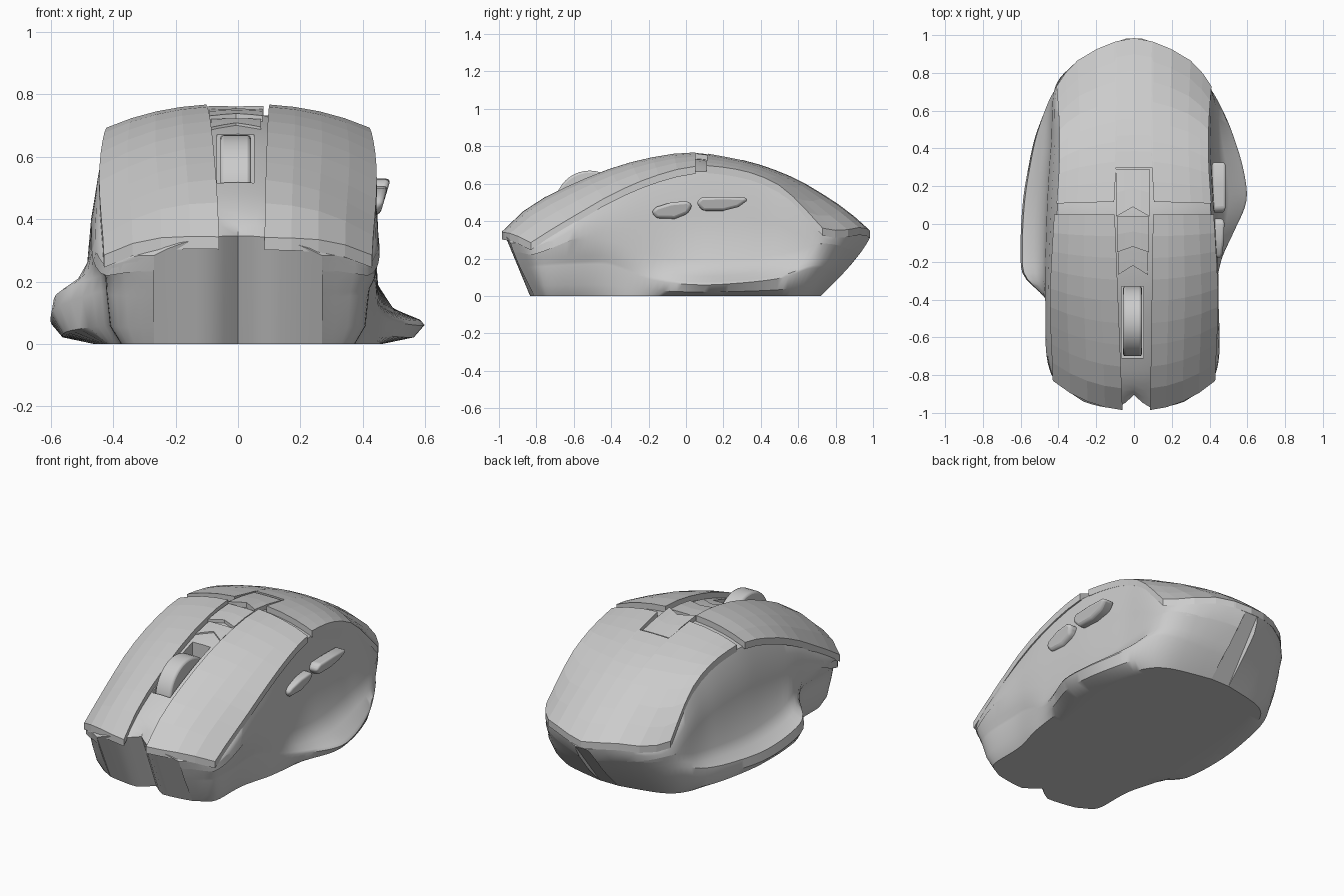
import bpy, bmesh, math
from mathutils import Vector

if "Cube" in bpy.data.objects:
    bpy.data.objects.remove(bpy.data.objects["Cube"])


def curve(*pts):
    """Smooth interpolation through (position, value) points."""
    def f(t):
        t = min(max(t, pts[0][0]), pts[-1][0])
        i = 0
        while i < len(pts) - 2 and t > pts[i + 1][0]:
            i += 1

        def slope(k):
            a, b = pts[max(k - 1, 0)], pts[min(k + 1, len(pts) - 1)]
            return (b[1] - a[1]) / (b[0] - a[0])
        h = pts[i + 1][0] - pts[i][0]
        u = (t - pts[i][0]) / h
        return ((2*u**3 - 3*u*u + 1) * pts[i][1] + (u**3 - 2*u*u + u) * h * slope(i)
                + (3*u*u - 2*u**3) * pts[i + 1][1] + (u**3 - u*u) * h * slope(i + 1))
    return f


# Shared surface of the top of the mouse
crown = curve((-1, .33), (-.9, .43), (-.8, .505), (-.6, .605), (-.4, .685), (-.2, .74), (.03, .77),
              (.2, .748), (.4, .70), (.6, .62), (.8, .5), (.9, .425), (1, .335))
drop = curve((-1, .18), (-.83, .19), (-.6, .16), (-.4, .125), (0, .08), (.3, .065), (.5, .085),
             (.6, .13), (.72, .19), (.85, .22), (1, .22))


def top_z(x, y):
    return crown(y) - drop(y) * (abs(x) / .42) ** 2.4


def make(name, verts, faces, smooth=None):
    me = bpy.data.meshes.new(name)
    me.from_pydata(verts, [], faces)
    bm = bmesh.new()
    bm.from_mesh(me)
    bmesh.ops.recalc_face_normals(bm, faces=bm.faces)
    bm.to_mesh(me)
    bm.free()
    ob = bpy.data.objects.new(name, me)
    bpy.context.collection.objects.link(ob)
    if smooth:
        shade(ob, smooth)
    return ob


def select(ob):
    bpy.ops.object.select_all(action='DESELECT')
    ob.select_set(True)
    bpy.context.view_layer.objects.active = ob


def shade(ob, deg):
    select(ob)
    bpy.ops.object.shade_smooth_by_angle(angle=math.radians(deg))


def sheet(name, us, vs, xy, dz=0, thick=.04):
    """Grid on the top surface, closed downward to a solid panel."""
    verts = []
    for lower in (0, thick):
        for v in vs:
            for u in us:
                x, y = xy(u, v)
                verts.append((x, y, top_z(x, y) + dz - lower))
    n, m = len(us), len(vs)
    k = n * m
    faces = []
    for j in range(m - 1):
        for i in range(n - 1):
            a = j * n + i
            q = (a, a + 1, a + n + 1, a + n)
            faces += [q, tuple(k + p for p in reversed(q))]
    rim = (list(range(n)) + [j * n + n - 1 for j in range(1, m)]
           + [(m - 1) * n + i for i in range(n - 2, -1, -1)] + [j * n for j in range(m - 2, 0, -1)])
    for a, b in zip(rim, rim[1:] + rim[:1]):
        faces.append((a, b, b + k, a + k))
    return make(name, verts, faces)


# Body: cross-sections lofted from front to back
edge_x = curve((-.95, .27), (-.83, .42), (-.4, .43), (0, .41), (.4, .39), (.72, .395),
               (.84, .325), (.92, .2), (.99, .04))
base_x = curve((-.95, .27), (-.83, .36), (-.5, .38), (-.3, .43), (0, .46), (.4, .45), (.7, .39),
               (.84, .31), (.92, .2), (.99, .06))
base_y = curve((-.95, -.81), (-.7, -.68), (-.5, -.5), (0, 0), (.5, .48), (.75, .62), (.99, .72))
ridge_z = curve((-.95, .15), (-.45, .17), (-.36, .15), (-.2, .09), (.05, .06), (.3, .07),
                (.55, .10), (.75, .15), (.99, .1))
ridge_x = {
    1: curve((-.95, .27), (-.83, .4), (-.45, .42), (-.2, .46), (-.05, .525), (.1, .59), (.2, .595),
             (.4, .55), (.73, .43), (.85, .33), (.92, .21), (.99, .06)),
    -1: curve((-.95, .27), (-.83, .4), (-.45, .43), (-.38, .48), (-.28, .58), (-.2, .6), (.1, .59),
              (.35, .55), (.5, .515), (.73, .43), (.85, .33), (.92, .21), (.99, .06))}
bulge = curve((-.95, 0), (-.7, .01), (-.3, .02), (.3, .025), (.7, .012), (.99, .01))
COLS = [i / 6 for i in range(-6, 7)]


def section(s):
    ex, bx, rz = edge_x(s), base_x(s), ridge_z(s)

    def side(sg):
        ez = top_z(ex, s) - .035
        rx = ridge_x[sg](s)
        wall = ex + bulge(s) * (1 if sg > 0 else 2.2)
        lip = .05 if sg < 0 else .015
        lv = [(bx + (rx - bx) * .75, rz * .35), (rx, rz), (rx * .93 + wall * .07, rz + lip),
              (wall + (rx - wall) * .45, rz + lip + .03), (wall + (rx - wall) * .12, rz + .13),
              (wall, rz + (ez - rz) * .62), (wall * .6 + ex * .4, rz + (ez - rz) * .85)]
        return [(sg * x, min(z, ez - .008)) for x, z in lv]
    ring = [(c * bx, 0) for c in COLS] + side(1)
    ring += [(c * ex, top_z(c * ex, s) - .035) for c in reversed(COLS)] + side(-1)[::-1]
    out = []
    for x, z in ring:
        y = s + (base_y(s) - s) * max(0, 1 - z / .33) ** 1.3
        w = max(0, 1 - (s + .95) / .08)      # rounded nose with centre notch
        y += w * (.075 * math.exp(-(x / .05) ** 2) - .03 * (1 - min(1, (x / .27) ** 2)))
        out.append((x, y, z))
    return out


N = 56
verts, faces = [], []
for i in range(N + 1):
    verts += section(-.95 + 1.94 * i / N)
n = len(verts) // (N + 1)
for i in range(N):
    for j in range(n):
        a, b = i * n + j, i * n + (j + 1) % n
        faces.append((a, b, b + n, a + n))
C = len(COLS)
top0 = C + 7
for o in (0, N * n):
    for c in range(C - 1):
        t = top0 + C - 1 - c
        faces.append((o + c, o + c + 1, o + t - 1, o + t))
    faces.append([o + k for k in range(C - 1, top0 + 1)])
    faces.append([o + k for k in range(top0 + C - 1, n)] + [o])
body = make("body", verts, faces)

# Slot for the scroll wheel
bpy.ops.mesh.primitive_cube_add(size=1, location=(-.008, -.52, .6))
slot = bpy.context.object
slot.name = "wheel_slot_cutter"
slot.scale = (.118, .38, .4)
slot.hide_render = True
select(body)
mod = body.modifiers.new("slot", 'BOOLEAN')
mod.operation = 'DIFFERENCE'
mod.object = slot
bpy.ops.object.modifier_apply(modifier=mod.name)
bpy.data.objects.remove(slot)
shade(body, 38)

# Main click buttons
nose = curve((0, -.985), (.25, -.97), (.5, -.94), (.75, -.895), (1, -.83))
outer = curve((-1, .43), (-.83, .43), (-.4, .445), (.1, .42))
for sg, name, front_gap in ((1, "right_button", .085), (-1, "left_button", .06)):
    def xy(u, v):
        y = nose(u) * (1 - v) + .05 * v
        inner = front_gap + (.1 - front_gap) * (y + 1)
        return sg * (inner + (outer(y) - inner) * u), y
    sheet(name, [0, .25, .5, .75, 1], [i / 9 for i in range(10)], xy)

# Palm shell with a notch for the spine
tail = curve((0, .985), (.1, .965), (.2, .925), (.33, .84), (.41, .73))
half = [.095, .105, .2, .3, .365, .41]


def palm_xy(x, v):
    y0 = .3 if abs(x) < .1 else .115 - .03 * (abs(x) - .2)
    y = y0 + (tail(abs(x)) - y0) * v
    return x * (1 - .04 * math.sin(math.pi * v)), y


sheet("palm_shell", [-h for h in half[::-1]] + [0] + half, [i / 8 for i in range(9)], palm_xy)

# Stepped spine between the buttons, with chevron front edges
for name, y0, y1, w, dz, tip in (("spine_rear", .04, .29, .088, -.006, .05),
                                 ("spine_middle", -.15, .04, .085, -.016, .03),
                                 ("spine_front", -.27, -.15, .08, -.027, .05)):
    sheet(name, [-1, -.5, 0, .5, 1], [0, .5, 1],
          lambda u, v: (u * w - .006, y0 + (y1 - y0) * v + tip * (1 - abs(u)) * (1 - v)), dz, .06)

# Scroll wheel
bpy.ops.mesh.primitive_cylinder_add(vertices=40, radius=.185, depth=.1,
                                    location=(-.008, -.515, .485), rotation=(0, math.pi / 2, 0))
wheel = bpy.context.object
wheel.name = "scroll_wheel"
bev = wheel.modifiers.new("bevel", 'BEVEL')
bev.width, bev.segments = .012, 2
shade(wheel, 40)

# Thumb buttons on the right side
for name, outline in (
        ("side_button_front", [(-.185, .45), (-.16, .415), (-.06, .412), (.01, .44), (.035, .485),
                               (.01, .508), (-.08, .5), (-.16, .475)]),
        ("side_button_rear", [(.055, .495), (.09, .455), (.2, .455), (.28, .475), (.335, .515),
                              (.31, .527), (.2, .53), (.08, .527)])):
    k = len(outline)
    vs = [(x + (z - .47) * .3, y, z) for x in (.40, .472) for y, z in outline]
    fs = [list(range(k)), list(range(2 * k - 1, k - 1, -1))]
    fs += [(i, (i + 1) % k, k + (i + 1) % k, k + i) for i in range(k)]
    ob = make(name, vs, fs)
    bev = ob.modifiers.new("bevel", 'BEVEL')
    bev.width, bev.segments = .018, 3
    shade(ob, 50)
